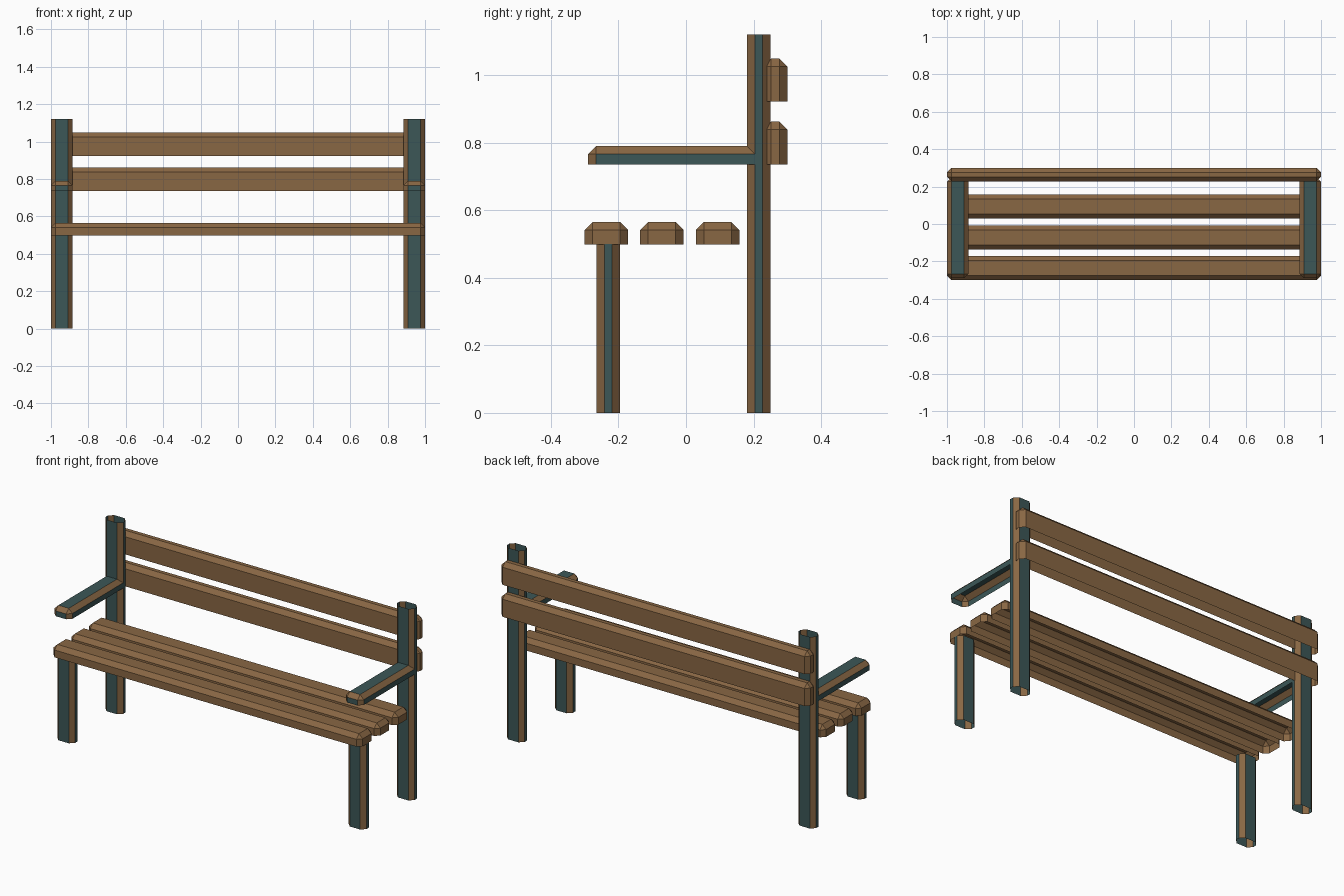
import bpy
import bmesh
from mathutils import Vector

cube = bpy.data.objects.get("Cube")
if cube:
    bpy.data.objects.remove(cube, do_unlink=True)


def make_material(name, rgb):
    mat = bpy.data.materials.new(name)
    mat.use_nodes = True
    mat.diffuse_color = (*rgb, 1)
    mat.node_tree.nodes["Principled BSDF"].inputs["Base Color"].default_value = (*rgb, 1)
    return mat


wood = make_material("brown wood", (0.25, 0.135, 0.057))
paint = make_material("dark teal paint", (0.045, 0.095, 0.095))
CHAMFER = 0.024


def chamfered_shell(name, low, high, open_top=False, painted=False):
    """Hollow box with chamfered edges and an open underside."""
    low, high = Vector(low), Vector(high)
    size, centre = high - low, (low + high) / 2
    bm = bmesh.new()
    bmesh.ops.create_cube(bm, size=1)
    for v in bm.verts:
        v.co = Vector(a * b for a, b in zip(v.co, size)) + centre

    # Chamfer the upright edges, and the top rim where the top is closed
    edges = []
    for e in bm.edges:
        a, b = (v.co.z for v in e.verts)
        upright = abs(a - b) > 1e-4
        top_rim = not upright and a > centre.z
        if upright or (top_rim and not open_top):
            edges.append(e)
    bmesh.ops.bevel(bm, geom=edges, offset=CHAMFER, offset_type='OFFSET',
                    segments=1, profile=0.5, affect='EDGES')
    bm.normal_update()
    ends = [f for f in bm.faces
            if f.normal.z < -0.9 or (open_top and f.normal.z > 0.9)]
    bmesh.ops.delete(bm, geom=ends, context='FACES')

    # Flat sides carry the paint; chamfers stay bare wood
    for f in bm.faces:
        flat = max(abs(c) for c in f.normal) > 0.95
        f.material_index = int(painted and flat)

    mesh = bpy.data.meshes.new(name)
    bm.to_mesh(mesh)
    bm.free()
    mesh.materials.append(wood)
    if painted:
        mesh.materials.append(paint)
    obj = bpy.data.objects.new(name, mesh)
    bpy.context.collection.objects.link(obj)
    return obj


# Legs, posts and armrests on both sides
for side, x0, x1 in (("left", 0.885, 1), ("right", -1, -0.885)):
    chamfered_shell(side + "_front_leg", (x0, -0.265, 0), (x1, -0.195, 0.5),
                    open_top=True, painted=True)
    chamfered_shell(side + "_back_post", (x0, 0.18, 0), (x1, 0.25, 1.12),
                    open_top=True, painted=True)
    chamfered_shell(side + "_armrest", (x0, -0.29, 0.735), (x1, 0.25, 0.79),
                    painted=True)

# Seat slats
for i, y in enumerate((-0.3, -0.136, 0.029)):
    chamfered_shell(f"seat_slat_{i + 1}", (-1, y, 0.498), (1, y + 0.129, 0.565))

# Backrest slats
for i, z in enumerate((0.735, 0.922)):
    chamfered_shell(f"backrest_slat_{i + 1}", (-1, 0.228, z), (1, 0.3, z + 0.127))
